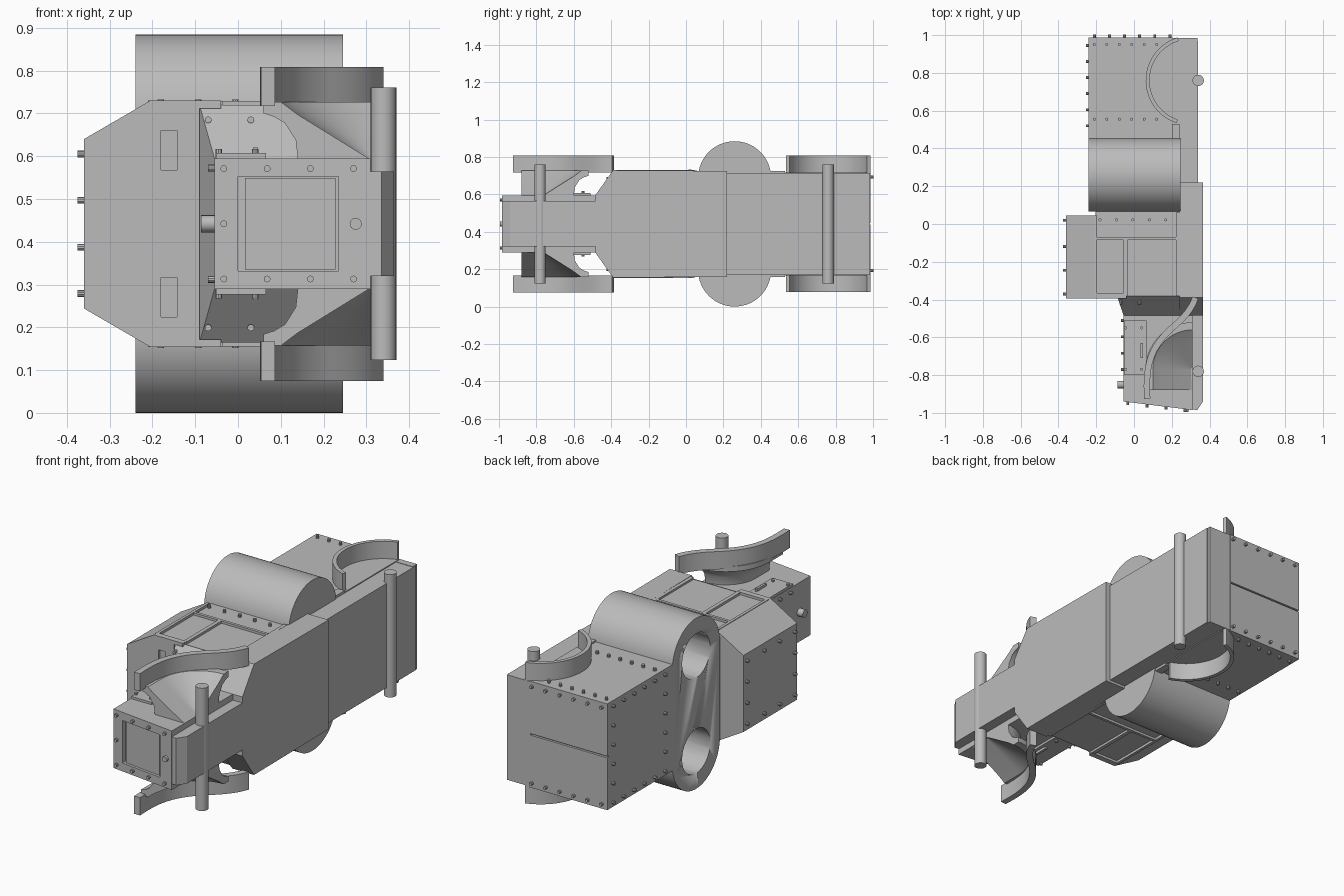
import bpy, bmesh, math
from mathutils import Vector

if "Cube" in bpy.data.objects:
    bpy.data.objects.remove(bpy.data.objects["Cube"])

MID = 0.442  # the vehicle lies on its side and mirrors about this height

grey = bpy.data.materials.new("plain grey")
grey.use_nodes = True
grey.diffuse_color = (0.5, 0.5, 0.5, 1)
grey.node_tree.nodes["Principled BSDF"].inputs["Base Color"].default_value = (0.5, 0.5, 0.5, 1)


def finish(name, bm, smooth=False):
    bmesh.ops.recalc_face_normals(bm, faces=bm.faces)
    mesh = bpy.data.meshes.new(name)
    bm.to_mesh(mesh)
    bm.free()
    mesh.materials.append(grey)
    ob = bpy.data.objects.new(name, mesh)
    bpy.context.collection.objects.link(ob)
    if smooth:
        bpy.ops.object.select_all(action='DESELECT')
        ob.select_set(True)
        bpy.context.view_layer.objects.active = ob
        bpy.ops.object.shade_smooth_by_angle(angle=math.radians(30))
    return ob


def loft(name, rings, smooth=False):
    """Skin closed rings of points and cap both ends."""
    bm = bmesh.new()
    loops = [[bm.verts.new(p) for p in ring] for ring in rings]
    n = len(loops[0])
    for a, b in zip(loops, loops[1:]):
        for i in range(n):
            j = (i + 1) % n
            bm.faces.new((a[i], a[j], b[j], b[i]))
    bm.faces.new(loops[0])
    bm.faces.new(loops[-1])
    return finish(name, bm, smooth)


def prism(name, pts, axis, a, b, smooth=False):
    """Extrude a 2D outline along x (y,z), y (x,z) or z (x,y)."""
    def place(p, t):
        return {'x': (t, p[0], p[1]), 'y': (p[0], t, p[1]), 'z': (p[0], p[1], t)}[axis]
    return loft(name, [[place(p, t) for p in pts] for t in (a, b)], smooth)


def box(name, x0, x1, y0, y1, z0, z1):
    return prism(name, [(x0, y0), (x1, y0), (x1, y1), (x0, y1)], 'z', z0, z1)


def rect(x, w):
    return [(x, MID - w), (x, MID + w)]


def disc(cx, cy, r, n=32, start=0, sweep=2 * math.pi):
    return [(cx + r * math.cos(start + sweep * i / n), cy + r * math.sin(start + sweep * i / n))
            for i in range(n)]


def cut(ob, cutter):
    cutter.hide_render = True
    cutter.hide_set(True)
    mod = ob.modifiers.new("cut", 'BOOLEAN')
    mod.operation = 'DIFFERENCE'
    mod.solver = 'EXACT'
    mod.object = cutter


def section(y, x0, x1, w):
    return [(x0, y, MID - w), (x0, y, MID + w), (x1, y, MID + w), (x1, y, MID - w)]


# Cab, roof and tapering cowl
roof = prism("cab_roof", [(-.36, MID - .198), (-.36, MID + .198), (-.205, MID + .288),
                          (-.205, MID - .288)], 'y', -.395, .045)
box("cab_body", -.205, .25, -.38, .07, MID - .275, MID + .275)
plate = box("windscreen_plate", -.205, -.09, -.395, -.37, MID - .287, MID + .287)
loft("cowl", [section(-.38, -.09, .365, .278), section(-.485, -.055, .365, .153)])
for s in (-1, 1):
    slot = box("vision_slot_cutter", -.18, -.142, -.41, -.38, MID + s * .172 - .046, MID + s * .172 + .046)
    cut(plate, slot)

# Underbody
prism("front_underbody", [(-.485, MID - .153), (-.39, MID - .287), (.22, MID - .283),
                          (.22, MID + .283), (-.39, MID + .287), (-.485, MID + .153)], 'x', .24, .365)
box("rear_underbody", .2, .34, .22, .97, MID - .27, MID + .27)
box("rear_bumper_strip", .2, .335, .95, .985, MID - .272, MID + .272)
prism("nose_chassis", [(.3, -.48), (.365, -.48), (.365, -.94), (.335, -.985), (.3, -.98)],
      'z', MID - .122, MID + .122)

# Engine hood with recessed grille and side panels
hood = prism("engine_hood", [(-.055, -.47), (.31, -.47), (.31, -.985), (-.055, -.94)],
             'z', MID - .153, MID + .153)
cut(hood, prism("grille_cutter", [(0, -1.05), (.235, -1.05), (.235, -.95), (0, -.921)],
                'z', MID - .11, MID + .11))
prism("grille_panel", [(.016, -.94), (.228, -.966), (.228, -.94), (.016, -.91)],
      'z', MID - .107, MID + .107)
prism("hood_cap", disc(-.85, MID, .02, 20), 'x', -.087, -.05, True)

# Rear cargo box: two halves leave a groove on the back
box("cargo_box", -.24, .24, .44, .975, MID - .275, MID + .275)
for s in (-1, 1):
    z0, z1 = sorted((MID + s * .004, MID + s * .275))
    box("tail_panel", -.24, .205, .97, .987, z0, z1)

# Rounded engine housing with two ports
top = MID + .247
low = MID - .247
stadium = disc(.26, top, .195, 32, 0, math.pi) + [(.065, top)]
stadium += disc(.26, low, .195, 32, math.pi, math.pi) + [(.455, low)]
housing = prism("engine_housing", stadium, 'x', -.24, .245, True)
for z in (top, low):
    cut(housing, prism("port_cutter", disc(.26, z, .115), 'x', -.3, .1, True))

# Axles
for label, y in (("front", -.78), ("rear", .76)):
    prism(label + "_axle", disc(.34, y, .03, 24), 'z', MID - .318, MID + .318, True)


def ribbon(name, path, thick, z0, z1):
    """Curved strip of even thickness standing between two heights."""
    rings = []
    for i, p in enumerate(path):
        d = Vector(path[min(i + 1, len(path) - 1)]) - Vector(path[max(i - 1, 0)])
        n = Vector((-d.y, d.x)).normalized() * thick / 2
        p = Vector(p)
        a, b = p + n, p - n
        rings.append([(a.x, a.y, z0), (b.x, b.y, z0), (b.x, b.y, z1), (a.x, a.y, z1)])
    loft(name, rings, True)


# S-shaped guard path: Bezier through two spans
def bezier(p, n=14):
    p = [Vector(q) for q in p]
    return [tuple(p[0] * (1 - t) ** 3 + p[1] * 3 * t * (1 - t) ** 2 + p[2] * 3 * t * t * (1 - t)
                  + p[3] * t ** 3) for t in (i / n for i in range(n + 1))]


s_path = bezier([(.07, -.925), (.06, -.75), (.085, -.66), (.19, -.56)])
s_path += bezier([(.19, -.56), (.26, -.5), (.3, -.46), (.325, -.39)])[1:]
rear_path = disc(.30, .76, .228, 28, math.radians(107), math.radians(150))

# Inner front arch cross-section: distance from wheel centre, distance from middle
arch = [(0, .15), (.17, .15), (.175, .195), (.2, .235), (.225, .25), (.25, .258),
        (.25, .285), (.21, .285), (.17, .255)]

for s in (-1, 1):
    side = "upper" if s > 0 else "lower"
    ribbon(side + "_front_guard", s_path, .033, MID + s * .275, MID + s * .367)
    ribbon(side + "_rear_guard", rear_path, .02, MID + s * .27, MID + s * .365)
    rings = [[(.31 - r, -.88, MID + s * w) for r, w in arch]]
    for i in range(17):
        a = math.pi / 2 * i / 16
        # the innermost radius is kept above zero so the faces stay distinct
        rings.append([(.31 - max(r, .004) * math.cos(a), -.77 + max(r, .004) * math.sin(a), MID + s * w)
                      for r, w in arch])
    loft(side + "_front_arch", rings, True)

    # Raised trim on the cab side and hood side
    def trim(name, x0, x1, y0, y1, w0, w1):
        box(side + name, x0, x1, y0, y1, *sorted((MID + s * w0, MID + s * w1)))
    trim("_door_rail", -.205, .225, -.085, -.07, .27, .287)
    trim("_door_post", -.055, -.035, -.38, -.08, .27, .287)
    trim("_cab_edge", .222, .24, -.38, .06, .27, .285)
    trim("_cab_front_edge", -.205, -.04, -.395, -.365, .27, .288)
    trim("_cab_top_edge", -.21, -.195, -.38, .045, .27, .288)
    trim("_hood_panel", -.052, .065, -.8, -.51, .15, .165)
    trim("_hood_handle", .035, .047, -.71, -.63, .16, .178)
    trim("_floor_rail", .2, .24, .45, .53, .27, .283)

# Rivets: (position, outward direction)
rivets = []
for s in (-1, 1):
    side = Vector((0, 0, s))
    rivets += [((-.21 + .066 * i, y, MID + s * .275), side) for i in range(6) for y in (.555, .95)]
    rivets += [((-.18 + .087 * i, .022, MID + s * .275), side) for i in range(5)]
    rivets += [((-.07 + .1 * i, -.41, MID + s * .243), (0, -1, 0)) for i in range(2)]
    rivets += [((x, y, MID + s * .16), side) for x in (-.045, .04) for y in (-.55, -.77)]
    rivets += [((-.055, -.51 - .087 * i, MID + s * .13), (-1, 0, 0)) for i in range(4)]
    rivets += [((-.033 + .101 * i, -.943 - .0125 * i, MID + s * .129), (0, -1, 0)) for i in range(4)]
    rivets += [((-.21 + .08 * i, .987, MID + s * .25), (0, 1, 0)) for i in range(6)]
    rivets += [((-.24, .52 + .085 * i, MID + s * .25), (-1, 0, 0)) for i in range(6)]
    rivets += [((-.36, y, MID + s * .163), (-1, 0, 0)) for y in (-.37, -.245, -.12, .02)]
    rivets += [((-.36, y, MID + s * .055), (-1, 0, 0)) for y in (-.37, .02)]
    rivets += [((-.24, y, MID + s * w), (-1, 0, 0)) for w in (.15, .05) for y in (.52, .945)]
rivets += [((-.033, -.943, MID), (0, -1, 0))]

bm = bmesh.new()
for pos, out in rivets:
    out = Vector(out)
    mat = out.to_track_quat('Z', 'Y').to_matrix().to_4x4()
    mat.translation = Vector(pos) + out * .004
    bmesh.ops.create_cone(bm, cap_ends=True, segments=10, radius1=.008, radius2=.008,
                          depth=.022, matrix=mat)
finish("rivets", bm, True)
prism("grille_latch", disc(.275, MID, .014, 16), 'y', -.995, -.96, True)
